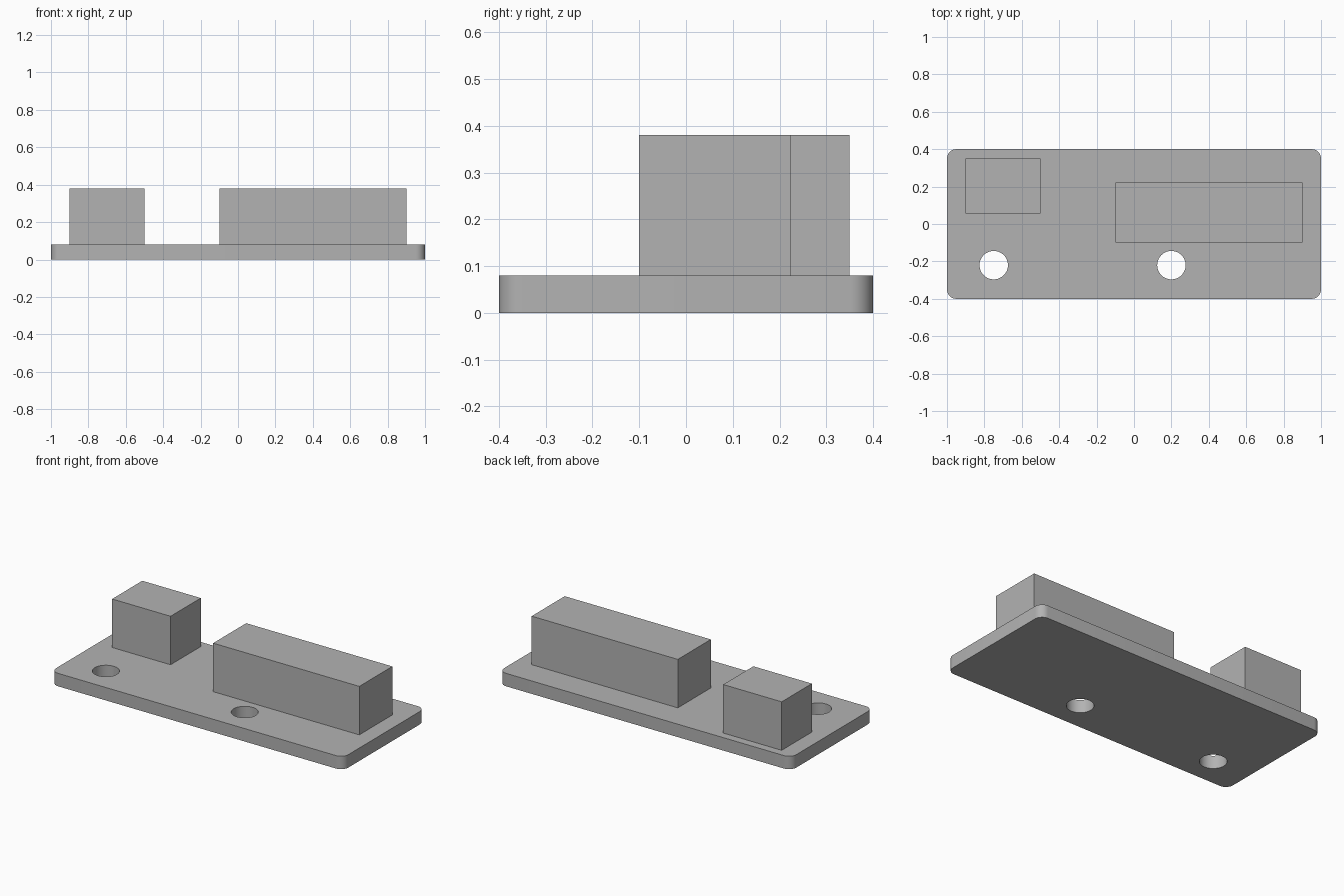
import bpy
import bmesh
import math

cube = bpy.data.objects.get("Cube")
if cube:
    bpy.data.objects.remove(cube, do_unlink=True)

LENGTH, WIDTH, THICK = 2.0, 0.8, 0.08
TOP = 0.38
CORNER = 0.05
HOLE_RADIUS = 0.076

grey = bpy.data.materials.new("plain_grey")
grey.use_nodes = True
colour = (0.45, 0.45, 0.45, 1)
grey.diffuse_color = colour
grey.node_tree.nodes["Principled BSDF"].inputs["Base Color"].default_value = colour


def box(name, x0, x1, y0, y1, z0, z1):
    """Box from its limits along each axis."""
    bpy.ops.mesh.primitive_cube_add(
        size=1, location=((x0 + x1) / 2, (y0 + y1) / 2, (z0 + z1) / 2))
    obj = bpy.context.object
    obj.name = name
    obj.scale = (x1 - x0, y1 - y0, z1 - z0)
    bpy.ops.object.transform_apply(location=True, rotation=False, scale=True)
    obj.data.materials.append(grey)
    return obj


# Base plate with rounded upright corners
plate = box("base_plate", -LENGTH / 2, LENGTH / 2, -WIDTH / 2, WIDTH / 2, 0, THICK)
bm = bmesh.new()
bm.from_mesh(plate.data)
upright = [e for e in bm.edges
           if abs(e.verts[0].co.z - e.verts[1].co.z) > THICK / 2]
bmesh.ops.bevel(bm, geom=upright, offset=CORNER, segments=8,
                profile=0.5, affect='EDGES')
bm.to_mesh(plate.data)
bm.free()

# Two round through holes near the front edge
for x in (-0.75, 0.2):
    bpy.ops.mesh.primitive_cylinder_add(
        vertices=48, radius=HOLE_RADIUS, depth=4 * THICK,
        location=(x, -0.22, THICK / 2))
    cutter = bpy.context.object
    cutter.hide_render = True
    cutter.data.materials.append(grey)
    cut = plate.modifiers.new("hole", 'BOOLEAN')
    cut.operation = 'DIFFERENCE'
    cut.solver = 'EXACT'
    cut.object = cutter
    bpy.ops.object.select_all(action='DESELECT')
    plate.select_set(True)
    bpy.context.view_layer.objects.active = plate
    bpy.ops.object.modifier_apply(modifier=cut.name)
    bpy.data.objects.remove(cutter, do_unlink=True)

bpy.ops.object.shade_smooth_by_angle(angle=math.radians(30))

# Blocks standing on the plate
box("short_block", -0.9, -0.5, 0.055, 0.35, THICK, TOP)
box("long_block", -0.1, 0.9, -0.1, 0.223, THICK, TOP)
